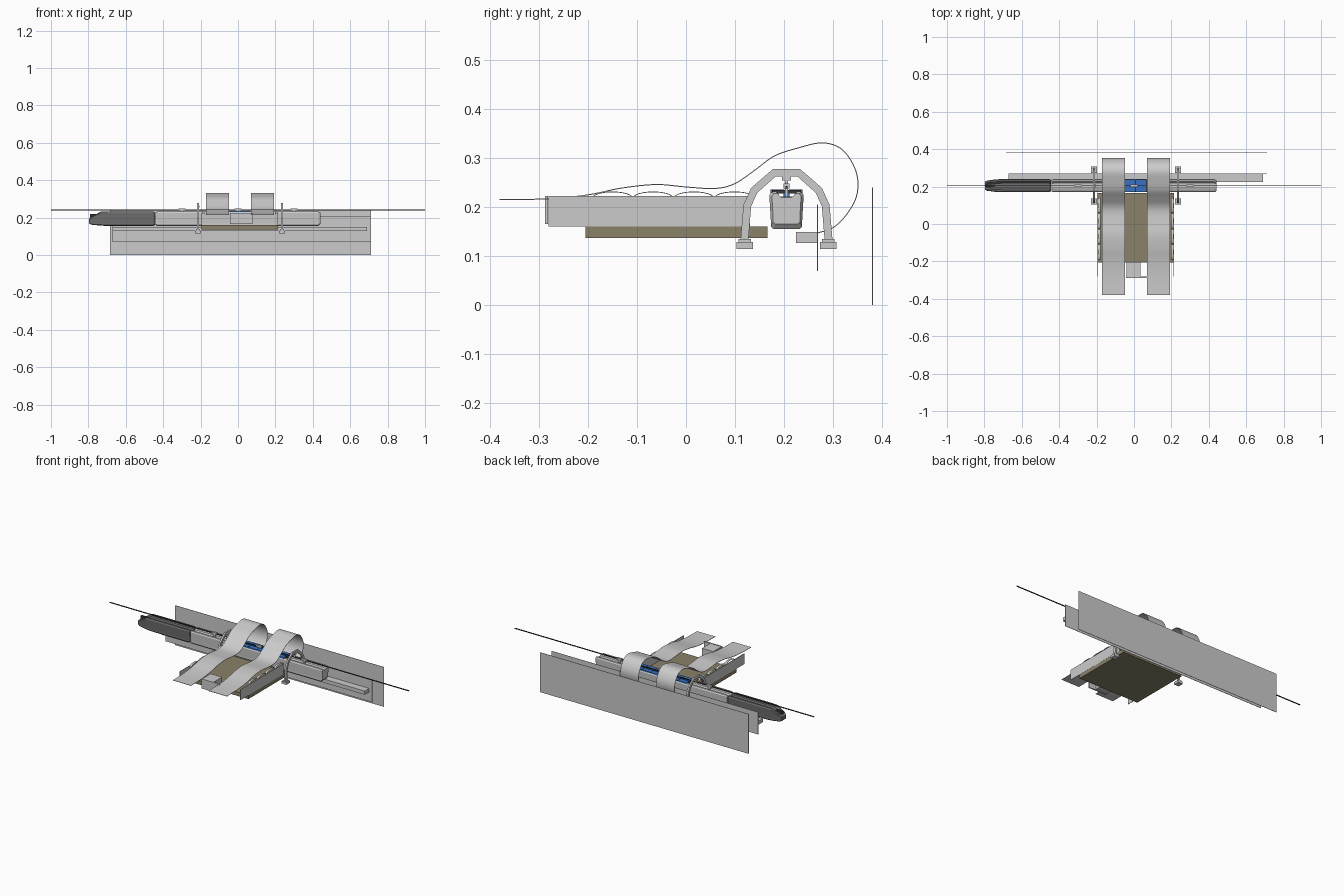
import bpy, bmesh, math
from mathutils import Vector

if "Cube" in bpy.data.objects:
    bpy.data.objects.remove(bpy.data.objects["Cube"])

def mat(name, c):
    m = bpy.data.materials.new(name)
    m.diffuse_color = (*c, 1)
    m.use_nodes = True
    m.node_tree.nodes["Principled BSDF"].inputs["Base Color"].default_value = m.diffuse_color
    return m

GREY = mat("light grey", (0.6, 0.6, 0.6))
DARK = mat("dark grey", (0.16, 0.16, 0.16))
OLIVE = mat("olive floor", (0.25, 0.22, 0.14))
BLUE = mat("blue", (0.04, 0.17, 0.55))
BLACK = mat("near black", (0.04, 0.04, 0.04))

def finish(name, bm, m, smooth=False):
    bmesh.ops.recalc_face_normals(bm, faces=bm.faces)
    me = bpy.data.meshes.new(name)
    bm.to_mesh(me)
    bm.free()
    ob = bpy.data.objects.new(name, me)
    bpy.context.collection.objects.link(ob)
    me.materials.append(m)
    if smooth:
        bpy.context.view_layer.objects.active = ob
        ob.select_set(True)
        bpy.ops.object.shade_smooth_by_angle(angle=math.radians(35))
        ob.select_set(False)
    return ob

def box(name, x, y, z, m):
    bm = bmesh.new()
    bmesh.ops.create_cube(bm, size=1)
    for v in bm.verts:
        v.co = [(a[0] + a[1]) / 2 + c * (a[1] - a[0]) for a, c in zip((x, y, z), v.co)]
    return finish(name, bm, m)

def loft(name, rings, m, smooth=False):
    """Skin closed rings of equal length and cap both ends."""
    bm = bmesh.new()
    vs = [[bm.verts.new(p) for p in r] for r in rings]
    n = len(rings[0])
    for a, b in zip(vs, vs[1:]):
        for i in range(n):
            bm.faces.new((a[i], a[(i + 1) % n], b[(i + 1) % n], b[i]))
    bm.faces.new(vs[0])
    bm.faces.new(vs[-1])
    return finish(name, bm, m, smooth)

def band(name, path, half, x0, x1, m, smooth=False):
    """Thick strip following a path of (y, z), extruded from x0 to x1."""
    pts = [Vector(p) for p in path]
    rings = []
    for i, p in enumerate(pts):
        t = (pts[min(i + 1, len(pts) - 1)] - pts[max(i - 1, 0)]).normalized()
        n = Vector((-t.y, t.x)) * half
        a, b = p + n, p - n
        rings.append([(x0, *a), (x1, *a), (x1, *b), (x0, *b)])
    return loft(name, rings, m, smooth)

def spline(pts, k=6):
    """Catmull-Rom curve through the points."""
    P = [Vector(p) for p in pts]
    P = [2 * P[0] - P[1]] + P + [2 * P[-1] - P[-2]]
    out = []
    for i in range(1, len(P) - 2):
        a, b, c, d = P[i - 1:i + 3]
        for j in range(k):
            t = j / k
            out.append(0.5 * (2 * b + (c - a) * t + (2 * a - 5 * b + 4 * c - d) * t * t
                              + (3 * b - a - 3 * c + d) * t ** 3))
    return out + [P[-2]]

# Walls and long ledge behind the track
box("back_wall", (-0.685, 0.71), (0.379, 0.381), (0, 0.24), GREY)
box("inner_wall", (-0.67, 0.71), (0.267, 0.269), (0.07, 0.205), GREY)
box("wall_ledge", (-0.67, 0.69), (0.224, 0.267), (0.127, 0.149), GREY)

# Overhead rail
box("overhead_rail", (-1, 1), (0.203, 0.207), (0.238, 0.243), BLACK)

# Train body sections: (y offset, z), with a shallow trough along the roof
HALF = [(0.0, 0.222), (0.013, 0.222), (0.022, 0.232), (0.031, 0.231), (0.035, 0.224),
        (0.032, 0.172), (0.032, 0.160), (0.027, 0.155)]
PROFILE = HALF + [(-y, z) for y, z in reversed(HALF[1:])]
YC = 0.205

def section(x, top=0.232, bottom=0.155, w=1.0):
    s = (top - bottom) / (0.232 - 0.155)
    return [(x, YC + y * w, bottom + (z - 0.155) * s) for y, z in PROFILE]

loft("train_car", [section(-0.44, 0.228, 0.160, 0.9), section(-0.43), section(0.43),
                   section(0.44, 0.228, 0.166, 0.85)], GREY)
loft("train_nose", [section(-0.797, 0.192, 0.168, 0.62), section(-0.785, 0.204, 0.162, 0.78),
                    section(-0.735, 0.231, 0.157, 0.97), section(-0.70), section(-0.455),
                    section(-0.445, 0.228, 0.160, 0.9)], DARK)
box("nose_roof_channel", (-0.79, -0.72), (0.199, 0.211), (0.2, 0.218), BLACK)

# Blue machinery panels on the roof of the train
for i in range(6):
    x = -0.17 + i * 0.06
    for y0, y1 in ((0.172, 0.200), (0.210, 0.238)):
        box("roof_panel", (x, x + 0.055), (y0, y1), (0.229, 0.236), BLUE)
    box("roof_crossbar", (x + 0.055, x + 0.06), (0.175, 0.235), (0.228, 0.235), BLACK)
box("roof_tray", (-0.17, 0.19), (0.199, 0.211), (0.221, 0.230), BLUE)

# Hangers that hold the train on the rail
for x in (-0.3, 0, 0.3):
    box("train_hanger_stem", (x - 0.008, x + 0.008), (0.202, 0.208), (0.221, 0.24), GREY)
    box("train_hanger_clamp", (x - 0.018, x + 0.018), (0.199, 0.211), (0.238, 0.248), GREY)

# Support arches with feet and rail hangers
RIGHT = [(0.025, 0.270), (0.066, 0.234), (0.080, 0.203), (0.086, 0.13)]
ARCH = [(YC - y, z) for y, z in reversed(RIGHT)] + [(YC + y, z) for y, z in RIGHT]
for x in (-0.213, 0.235):
    band("support_arch", ARCH, 0.008, x - 0.005, x + 0.005, GREY)
    box("arch_hanger_stem", (x - 0.004, x + 0.004), (0.202, 0.208), (0.24, 0.266), GREY)
    box("arch_hanger_plate", (x - 0.006, x + 0.006), (0.196, 0.214), (0.254, 0.264), GREY)
    for y in (YC - 0.085, YC + 0.085):
        box("arch_foot", (x - 0.016, x + 0.016), (y - 0.017, y + 0.017), (0.115, 0.129), GREY)
        box("arch_foot_cap", (x - 0.011, x + 0.011), (y - 0.013, y + 0.013), (0.129, 0.135), GREY)

# Platform floor, thin side walls and entrance block
box("platform_floor", (-0.195, 0.213), (-0.205, 0.166), (0.137, 0.160), OLIVE)
for x in (-0.194, 0.212):
    box("platform_side_wall", (x - 0.0015, x + 0.0015), (-0.28, 0.131), (0.160, 0.223), GREY)
box("entrance_block", (-0.04, 0.035), (-0.28, -0.203), (0.168, 0.222), GREY)
box("entrance_front", (-0.043, 0.078), (-0.288, -0.281), (0.165, 0.223), GREY)

# Row of shallow arched canopies along each side wall
for x0, x1 in ((-0.192, -0.178), (0.197, 0.210)):
    for i in range(4):
        yc = -0.15 + i * 0.083
        arc = [(yc + 0.04 * math.cos(a), 0.219 + 0.012 * math.sin(a))
               for a in (math.pi * (1 - k / 12) for k in range(13))]
        band("canopy_arc", arc, 0.0008, x0, x1, GREY, True)

# Two ribbon roofs curling over the train to the inner wall
RIBBON = spline([(-0.38, 0.215), (-0.28, 0.217), (-0.20, 0.225), (-0.13, 0.239), (-0.06, 0.246),
                 (0.0, 0.241), (0.06, 0.238), (0.10, 0.248), (0.14, 0.275), (0.18, 0.304),
                 (0.23, 0.321), (0.28, 0.331), (0.32, 0.316), (0.347, 0.272), (0.349, 0.227),
                 (0.33, 0.188), (0.30, 0.158), (0.268, 0.147)])
for x0 in (-0.17, 0.07):
    band("ribbon_roof", RIBBON, 0.001, x0, x0 + 0.122, GREY, True)
